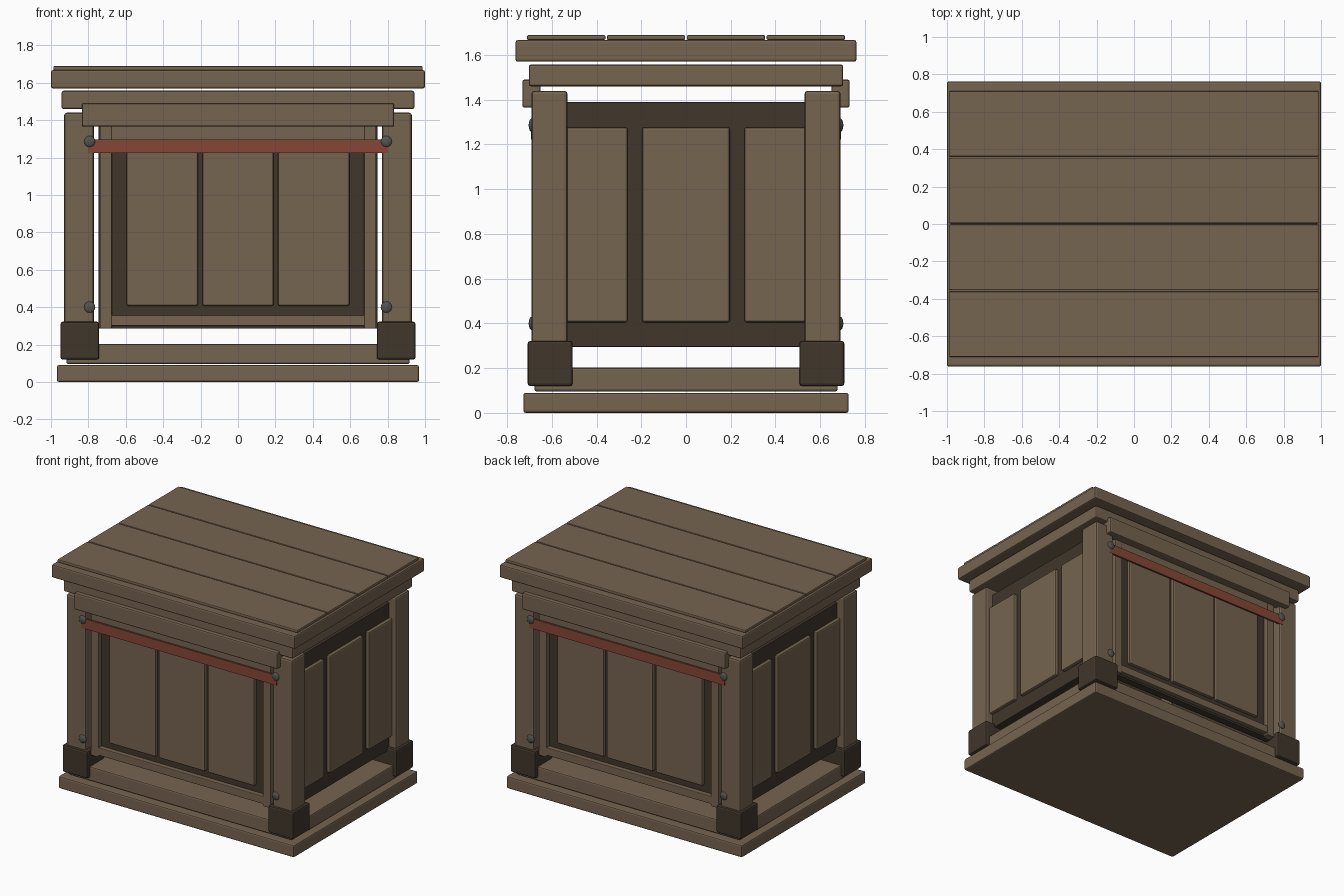
import bpy
from math import radians

if "Cube" in bpy.data.objects:
    bpy.data.objects.remove(bpy.data.objects["Cube"])


def material(name, rgb):
    m = bpy.data.materials.new(name)
    m.diffuse_color = (*rgb, 1)
    m.use_nodes = True
    m.node_tree.nodes["Principled BSDF"].inputs["Base Color"].default_value = m.diffuse_color
    return m


WOOD = material("wood", (0.18, 0.128, 0.08))
DARK = material("dark_wood", (0.052, 0.037, 0.025))
RED = material("red_strap", (0.24, 0.062, 0.038))
IRON = material("iron", (0.095, 0.088, 0.078))


def box(name, x, y, z, mat=WOOD, bevel=0.01):
    """Bevelled box from (min, max) ranges."""
    bpy.ops.mesh.primitive_cube_add(size=1, location=[sum(r) / 2 for r in (x, y, z)])
    o = bpy.context.object
    o.name = name
    o.scale = [abs(r[1] - r[0]) for r in (x, y, z)]
    bpy.ops.object.transform_apply(location=False, rotation=False, scale=True)
    o.data.materials.append(mat)
    if bevel:
        b = o.modifiers.new("bevel", 'BEVEL')
        b.width = bevel
        b.segments = 2
    return o


def rng(a, b, s):
    return tuple(sorted((a * s, b * s)))


# Base and top slabs
box("base_slab", (-0.968, 0.968), (-0.727, 0.727), (0, 0.09))
box("base_step", (-0.918, 0.918), (-0.678, 0.678), (0.096, 0.202))
box("frieze", (-0.943, 0.943), (-0.703, 0.703), (1.46, 1.557))
box("top_slab", (-1, 1), (-0.762, 0.762), (1.57, 1.667))

# Top planks
for i in range(4):
    y = (i - 1.5) * 0.357
    box("top_plank", (-0.987, 0.987), (y - 0.175, y + 0.175), (1.667, 1.689), bevel=0.006)

# Corner posts with dark boots and bolts
for sx in (-1, 1):
    for sy in (-1, 1):
        box("corner_post", rng(0.77, 0.929, sx), rng(0.53, 0.691, sy), (0.19, 1.44), bevel=0.014)
        box("post_boot", rng(0.742, 0.949, sx), rng(0.507, 0.708, sy), (0.12, 0.322), DARK, 0.012)
        for z in (0.40, 1.286):
            bpy.ops.mesh.primitive_uv_sphere_add(segments=16, ring_count=8, radius=0.03,
                                                 location=(0.793 * sx, 0.69 * sy, z))
            o = bpy.context.object
            o.name = "bolt"
            o.scale = (1, 0.45, 1)
            o.data.materials.append(IRON)
            bpy.ops.object.shade_smooth_by_angle(angle=radians(40))

# Front and back: panel, planks, frame, lintel and strap
for s in (-1, 1):
    box("front_panel", (-0.745, 0.745), rng(0.58, 0.637, s), (0.285, 1.39), DARK, 0.004)
    for i in (-1, 0, 1):
        c = i * 0.405
        box("front_plank", (c - 0.191, c + 0.191), rng(0.62, 0.662, s), (0.407, 1.28))
    for sx in (-1, 1):
        box("frame_stile", rng(0.675, 0.738, sx), rng(0.62, 0.672, s), (0.285, 1.385), bevel=0.005)
    for z in ((0.3, 0.358), (1.285, 1.375)):
        box("frame_rail", (-0.68, 0.68), rng(0.62, 0.671, s), z, bevel=0.005)
    box("lintel", (-0.835, 0.835), rng(0.65, 0.732, s), (1.365, 1.49))
    box("strap", (-0.803, 0.803), rng(0.68, 0.693, s), (1.223, 1.297), RED, 0)

# Sides: dark panel with three planks
for s in (-1, 1):
    box("side_panel", rng(0.80, 0.87, s), (-0.62, 0.62), (0.295, 1.39), DARK, 0.004)
    for i in (-1, 0, 1):
        c = i * 0.457
        box("side_plank", rng(0.86, 0.896, s), (c - 0.196, c + 0.196), (0.405, 1.277))
